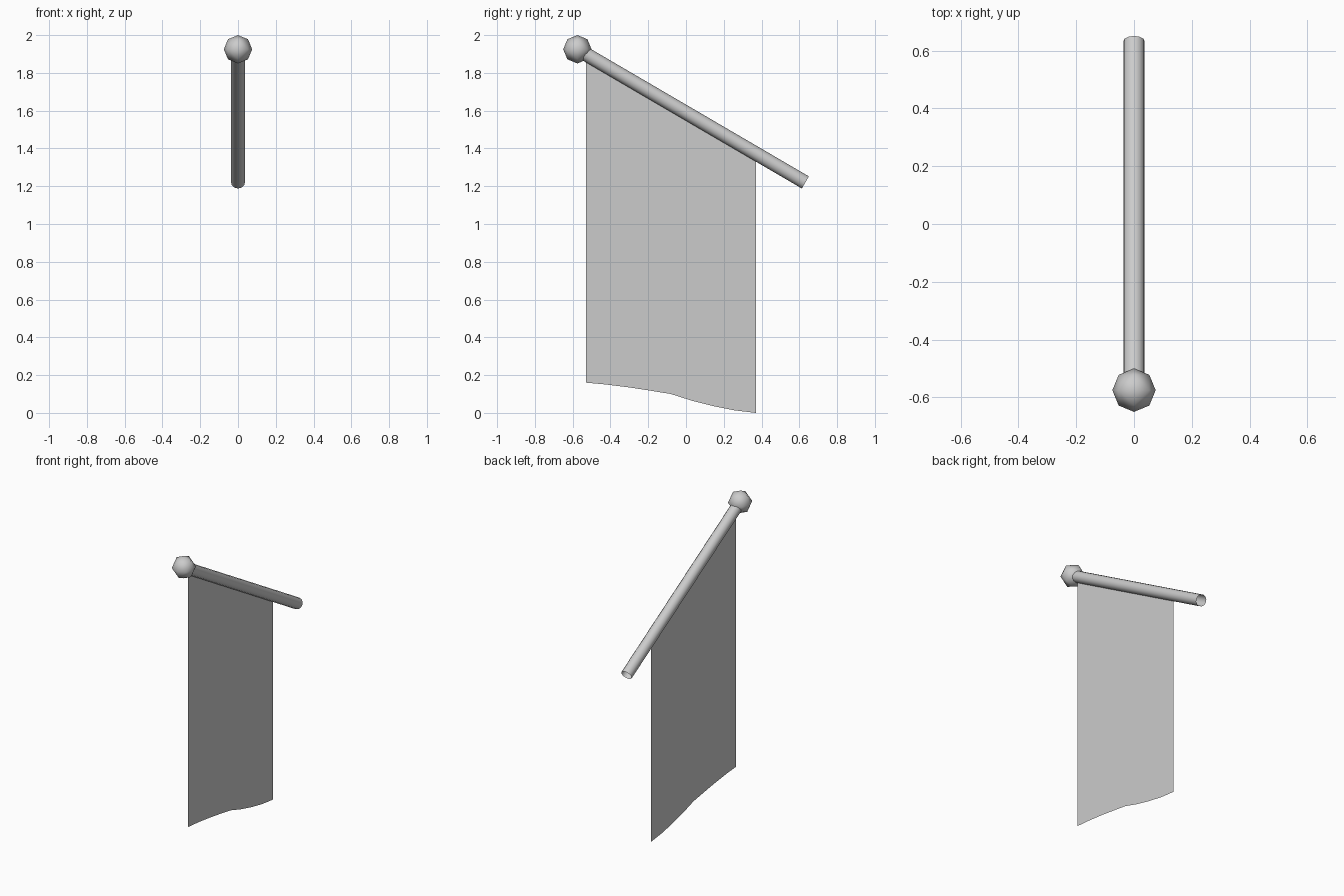
import bpy, bmesh
from mathutils import Vector

if "Cube" in bpy.data.objects:
    bpy.data.objects.remove(bpy.data.objects["Cube"])

BALL = Vector((0, -0.575, 1.925))
TIP = Vector((0, 0.632, 1.22))


def add_object(name, bm, smooth=False):
    bmesh.ops.recalc_face_normals(bm, faces=bm.faces[:])
    mesh = bpy.data.meshes.new(name)
    for f in bm.faces:
        f.smooth = smooth
    bm.to_mesh(mesh)
    bm.free()
    obj = bpy.data.objects.new(name, mesh)
    bpy.context.collection.objects.link(obj)
    return obj


# Slanted open-ended pole
axis = TIP - BALL
bm = bmesh.new()
bmesh.ops.create_cone(bm, cap_ends=False, segments=12, radius1=0.037,
                      radius2=0.037, depth=axis.length)
bmesh.ops.rotate(bm, verts=bm.verts, matrix=axis.to_track_quat('Z', 'X').to_matrix())
bmesh.ops.translate(bm, verts=bm.verts, vec=(BALL + TIP) / 2)
add_object("pole", bm, True)

# Faceted ball finial: axis points plus edge midpoints of an octahedron
bm = bmesh.new()
for x in (-1, 0, 1):
    for y in (-1, 0, 1):
        for z in (-1, 0, 1):
            if abs(x) + abs(y) + abs(z) in (1, 2):
                bm.verts.new(BALL + Vector((x, y, z)).normalized() * 0.075)
bmesh.ops.convex_hull(bm, input=bm.verts[:])
add_object("ball_finial", bm, True)

# Hanging cloth: thin sheet with a wavy lower hem
hem = [(-0.53, 0.16), (-0.42, 0.15), (-0.30, 0.135), (-0.19, 0.118), (-0.08, 0.10),
       (0.03, 0.065), (0.15, 0.035), (0.26, 0.013), (0.37, 0.0)]
bm = bmesh.new()
columns = []
for y, z in hem:
    top = BALL.z + (y - BALL.y) * axis.z / axis.y - 0.03
    columns.append((bm.verts.new((0, y, z)), bm.verts.new((0, y, top))))
for (a, b), (c, d) in zip(columns, columns[1:]):
    bm.faces.new((a, c, d, b))
add_object("cloth", bm)
